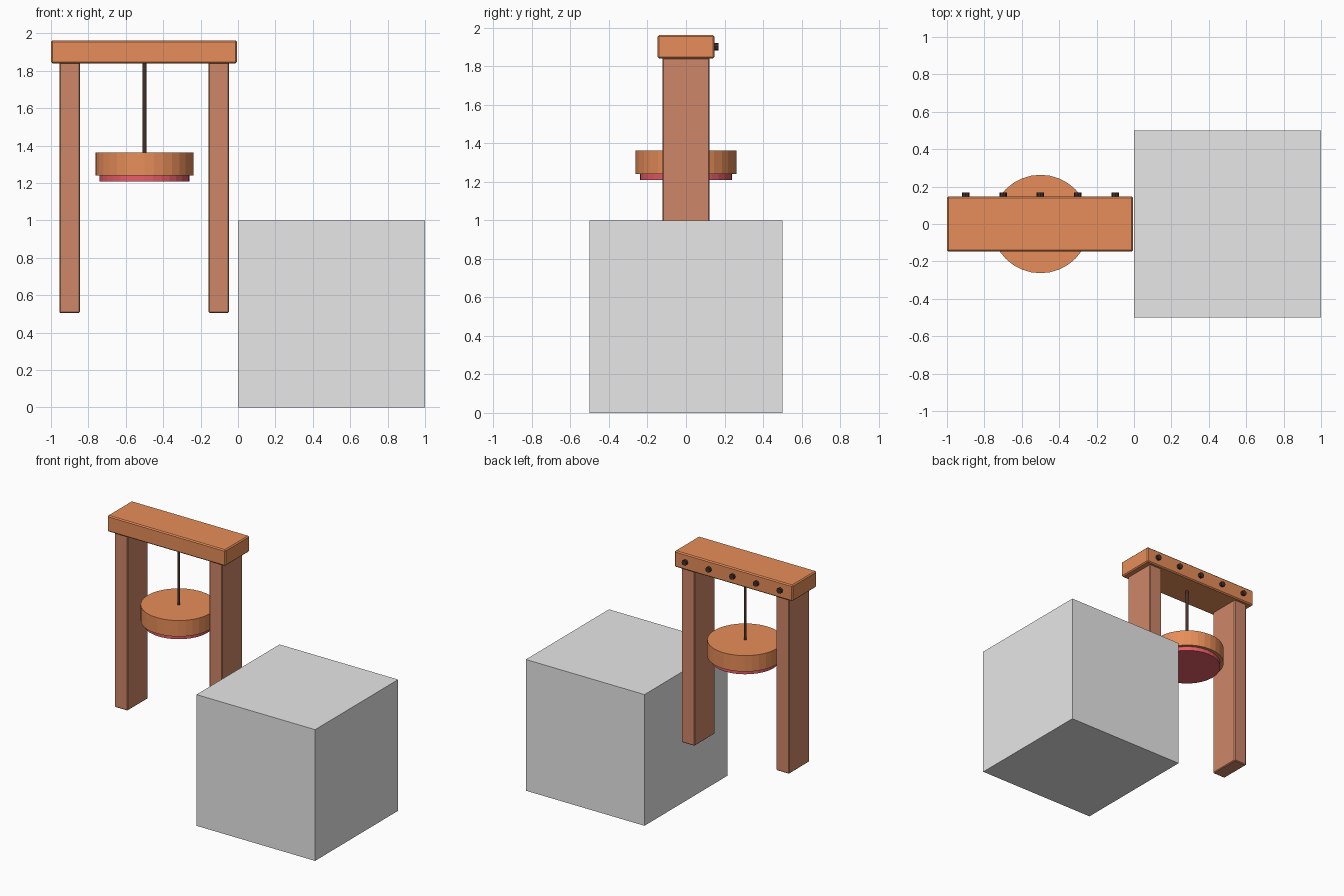
import bpy, math

if "Cube" in bpy.data.objects:
    bpy.data.objects.remove(bpy.data.objects["Cube"])


def material(name, rgb):
    m = bpy.data.materials.new(name)
    m.diffuse_color = (*rgb, 1.0)
    m.use_nodes = True
    m.node_tree.nodes["Principled BSDF"].inputs["Base Color"].default_value = m.diffuse_color
    return m


GREY = material("grey", (0.8, 0.8, 0.8))
ORANGE = material("orange_wood", (0.8, 0.27, 0.10))
BROWN = material("brown_wood", (0.62, 0.24, 0.14))
RED = material("red_pad", (0.8, 0.11, 0.14))
DARK = material("dark_metal", (0.06, 0.03, 0.024))


def finish(name, mat, bevel):
    ob = bpy.context.object
    ob.name = name
    ob.data.materials.append(mat)
    if bevel:
        mod = ob.modifiers.new("edge_bevel", 'BEVEL')
        mod.width = bevel
        mod.segments = 1
    return ob


def box(name, mat, lo, hi, bevel=0.0):
    centre = [(a + b) / 2 for a, b in zip(lo, hi)]
    bpy.ops.mesh.primitive_cube_add(size=1, location=centre)
    bpy.context.object.scale = [b - a for a, b in zip(lo, hi)]
    bpy.ops.object.transform_apply(location=False, rotation=False, scale=True)
    return finish(name, mat, bevel)


def disc(name, mat, centre, radius, depth, sides, tilt=0.0, bevel=0.0):
    bpy.ops.mesh.primitive_cylinder_add(vertices=sides, radius=radius, depth=depth,
                                        location=centre, rotation=(tilt, 0, 0))
    return finish(name, mat, bevel)


# Plain block beside the frame
box("block", GREY, (0, -0.5, 0), (1, 0.5, 1))

# Frame: crossbeam on two legs
box("crossbeam", ORANGE, (-1, -0.147, 1.84), (-0.005, 0.147, 1.963), 0.008)
for side, x in (("left", -0.9), ("right", -0.103)):
    box(side + "_leg", BROWN, (x - 0.055, -0.123, 0.505), (x + 0.055, 0.123, 1.845), 0.006)

# Hanging rod, drum and pad
disc("hanging_rod", DARK, (-0.5, 0, 1.60), 0.01, 0.50, 12)
disc("drum", ORANGE, (-0.5, 0, 1.301), 0.263, 0.122, 32)
disc("drum_pad", RED, (-0.5, 0, 1.225), 0.24, 0.032, 32)

# Row of studs on the back of the beam
for i in range(5):
    disc(f"stud_{i + 1}", DARK, (-0.9 + 0.2 * i, 0.155, 1.902), 0.02, 0.026, 8, math.pi / 2)
